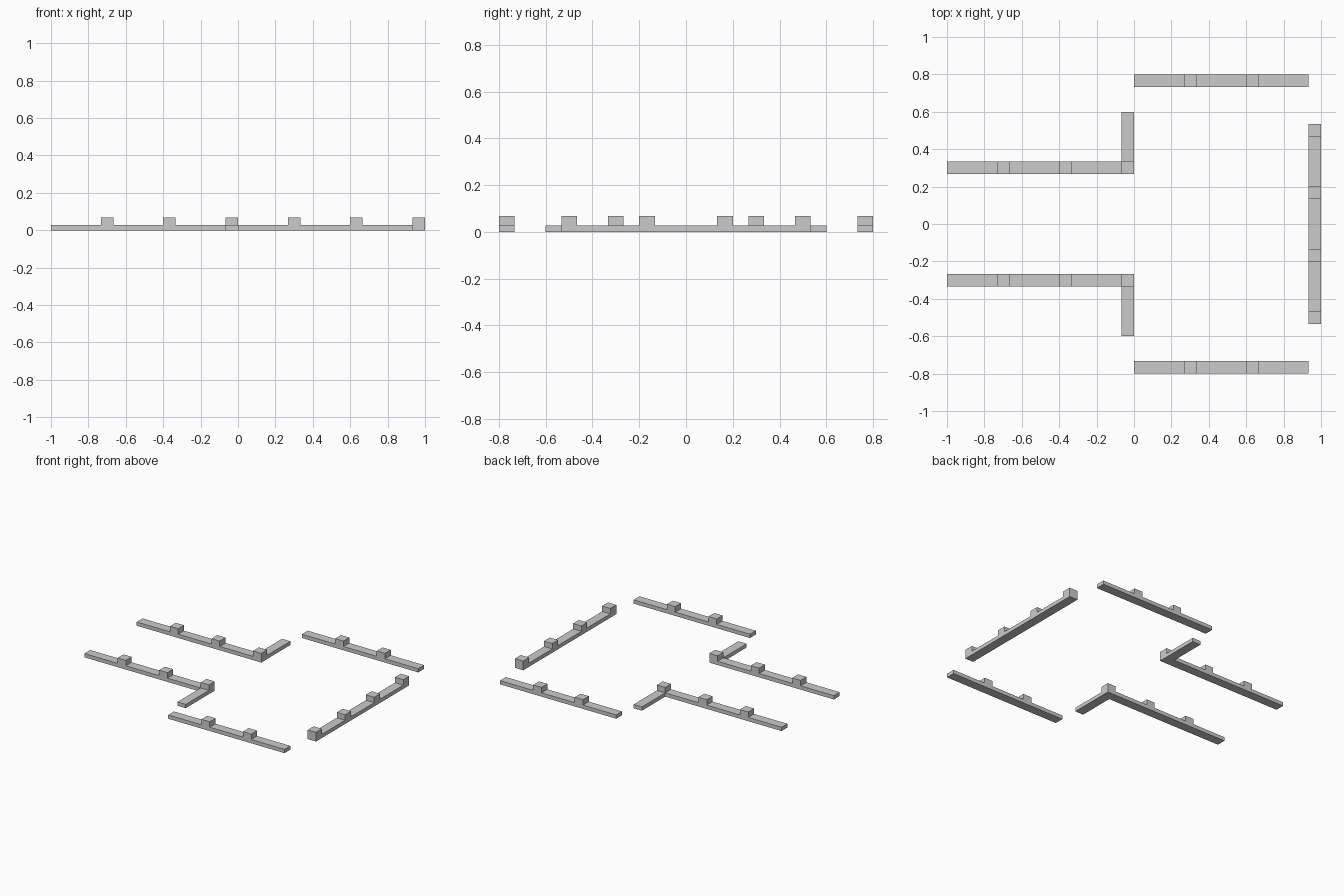
import bpy, bmesh
from mathutils import Vector

if "Cube" in bpy.data.objects:
    bpy.data.objects.remove(bpy.data.objects["Cube"])

U = 1 / 15            # wall thickness, used as the layout unit
WALL_H, BLOCK_H = 0.0275, 0.067


def wall(name, cells):
    """Low wall from footprint cells (x0, y0, x1, y1, raised), in units of U."""
    bm = bmesh.new()
    raised = []
    for x0, y0, x1, y1, up in cells:
        corners = [(x0, y0), (x1, y0), (x1, y1), (x0, y1)]
        bm.faces.new([bm.verts.new((x * U, y * U, 0)) for x, y in corners])
        if up:
            raised.append(Vector(((x0 + x1) / 2 * U, (y0 + y1) / 2 * U, WALL_H)))
    bmesh.ops.remove_doubles(bm, verts=bm.verts[:], dist=1e-4)

    def extrude(faces, h):
        out = bmesh.ops.extrude_face_region(bm, geom=faces)["geom"]
        verts = [g for g in out if isinstance(g, bmesh.types.BMVert)]
        bmesh.ops.translate(bm, verts=verts, vec=(0, 0, h))

    extrude(bm.faces[:], WALL_H)
    tops = [f for f in bm.faces
            if any((f.calc_center_median() - c).length < 1e-3 for c in raised)]
    for f in tops:
        extrude([f], BLOCK_H - WALL_H)
    bmesh.ops.recalc_face_normals(bm, faces=bm.faces[:])
    mesh = bpy.data.meshes.new(name)
    bm.to_mesh(mesh)
    bm.free()
    bpy.context.collection.objects.link(bpy.data.objects.new(name, mesh))


def run_x(stops, y, first_raised=False):
    """Cells along x, alternating low and raised."""
    return [(a, y, b, y + 1, (i % 2 == 1) != first_raised)
            for i, (a, b) in enumerate(zip(stops, stops[1:]))]


for side, s in (("back", 1), ("front", -1)):
    # Straight outer walls with two raised blocks
    wall(side + "_outer_wall", run_x([0, 4, 5, 9, 10, 14], 11 if s > 0 else -12))
    # L-shaped entrance walls, raised block on the corner
    leg = (-1, 5, 0, 9, False) if s > 0 else (-1, -9, 0, -5, False)
    wall(side + "_entrance_wall",
         run_x([-15, -11, -10, -6, -5, -1, 0], 4 if s > 0 else -5) + [leg])

# End wall, raised blocks at both ends and between
stops = [-8, -7, -3, -2, 2, 3, 7, 8]
wall("end_wall", [(14, a, 15, b, i % 2 == 0)
                  for i, (a, b) in enumerate(zip(stops, stops[1:]))])
